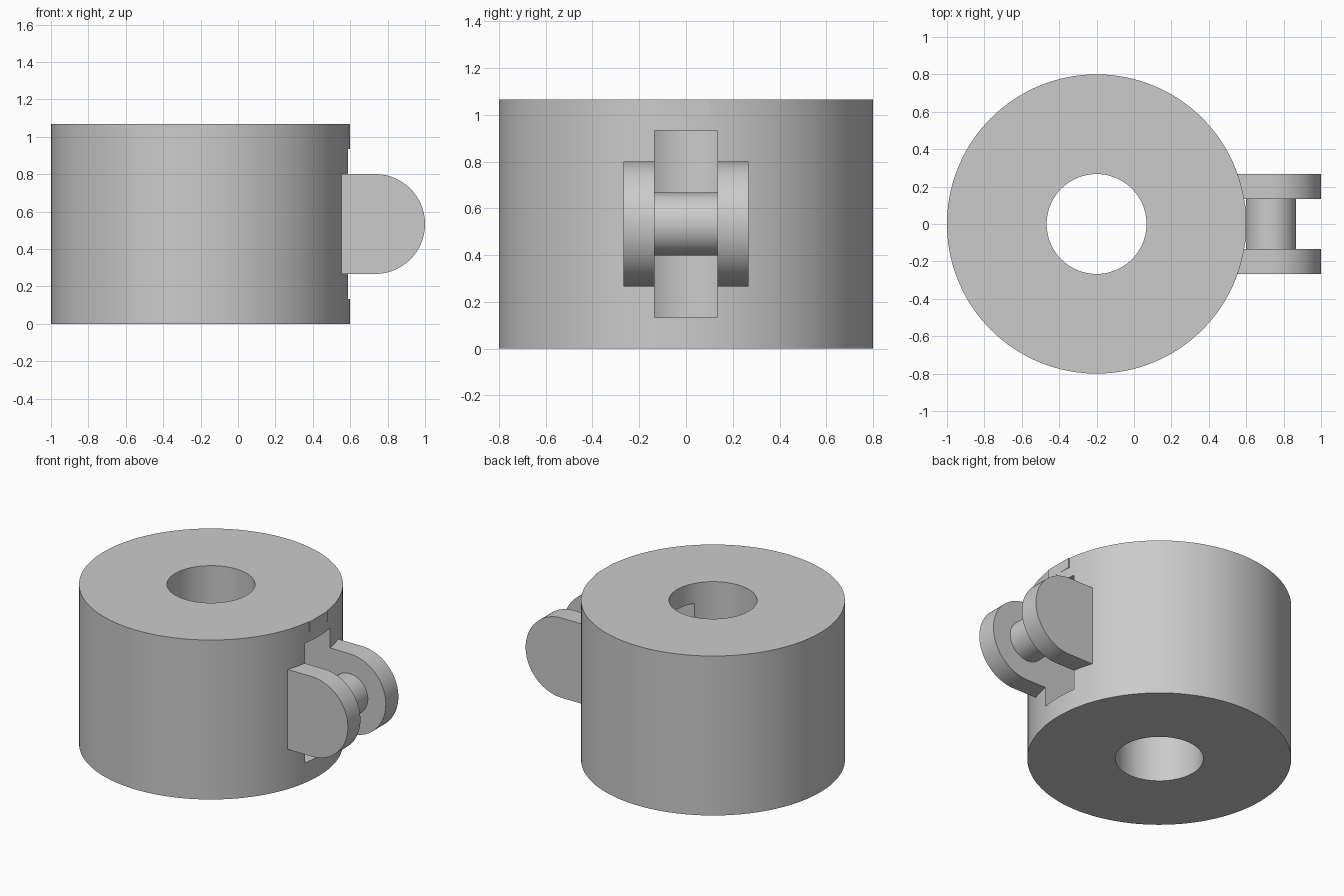
import bpy
import bmesh
from math import pi, sin, cos, radians

cube = bpy.data.objects.get("Cube")
if cube:
    bpy.data.objects.remove(cube, do_unlink=True)

HEIGHT = 1.067
MID = HEIGHT / 2          # height of the pin axis
BODY_X = -0.2             # axis of the ring
PIN_X = 0.733             # axis of the pin
BORE = 0.267              # bore radius, also lug radius and outer lug face
SLOT = 0.134              # half width of the slot, also pin radius

grey = bpy.data.materials.new("plain grey")
grey.use_nodes = True
grey.diffuse_color = (0.6, 0.6, 0.6, 1)
grey.node_tree.nodes["Principled BSDF"].inputs["Base Color"].default_value = (0.6, 0.6, 0.6, 1)


def finish(obj, name):
    obj.name = name
    obj.data.name = name
    obj.data.materials.clear()
    obj.data.materials.append(grey)
    return obj


def cylinder(name, radius, depth, location, rotation=(0, 0, 0), sides=128):
    bpy.ops.mesh.primitive_cylinder_add(vertices=sides, radius=radius, depth=depth,
                                        location=location, rotation=rotation)
    return finish(bpy.context.object, name)


def box(name, low, high):
    bpy.ops.mesh.primitive_cube_add(size=1, location=[(a + b) / 2 for a, b in zip(low, high)])
    obj = bpy.context.object
    obj.scale = [b - a for a, b in zip(low, high)]
    bpy.ops.object.transform_apply(location=False, rotation=False, scale=True)
    return finish(obj, name)


def smooth(obj):
    bpy.ops.object.select_all(action="DESELECT")
    obj.select_set(True)
    bpy.context.view_layer.objects.active = obj
    bpy.ops.object.shade_smooth_by_angle(angle=radians(30))


def cut(target, cutter):
    mod = target.modifiers.new("cut", "BOOLEAN")
    mod.operation = "DIFFERENCE"
    mod.solver = "EXACT"
    mod.object = cutter
    bpy.context.view_layer.objects.active = target
    bpy.ops.object.modifier_apply(modifier=mod.name)
    bpy.data.objects.remove(cutter, do_unlink=True)


def lug(name, y_in, y_out):
    # Flat against the ring, half round at the free end
    steps = 48
    profile = [(0.55, MID - BORE)]
    for i in range(steps + 1):
        a = -pi / 2 + pi * i / steps
        profile.append((PIN_X + BORE * cos(a), MID + BORE * sin(a)))
    profile.append((0.55, MID + BORE))
    bm = bmesh.new()
    face = bm.faces.new([bm.verts.new((x, y_in, z)) for x, z in profile])
    extruded = bmesh.ops.extrude_face_region(bm, geom=[face])
    moved = [v for v in extruded["geom"] if isinstance(v, bmesh.types.BMVert)]
    bmesh.ops.translate(bm, verts=moved, vec=(0, y_out - y_in, 0))
    bmesh.ops.recalc_face_normals(bm, faces=bm.faces)
    mesh = bpy.data.meshes.new(name)
    bm.to_mesh(mesh)
    bm.free()
    obj = bpy.data.objects.new(name, mesh)
    bpy.context.collection.objects.link(obj)
    return finish(obj, name)


# Thick ring with a centre bore and a slot through its wall
body = cylinder("ring_body", 0.8, HEIGHT, (BODY_X, 0, MID))
cut(body, cylinder("bore_cutter", BORE, 2, (BODY_X, 0, MID)))
cut(body, box("slot_cutter", (BODY_X, -SLOT, MID - 0.4), (0.8, SLOT, MID + 0.4)))
smooth(body)

# Pair of lugs on either side of the slot
for side, sign in (("left", 1), ("right", -1)):
    name = "back_lug" if sign > 0 else "front_lug"
    smooth(lug(name, sign * SLOT, sign * BORE))

# Pin between the lugs
smooth(cylinder("hinge_pin", SLOT, 2 * SLOT, (PIN_X, 0, MID), (pi / 2, 0, 0), 64))

# Small flat pad at the top rim above the slot
box("rim_pad", (0.56, -0.097, 1.0), (0.6, 0.097, HEIGHT))
